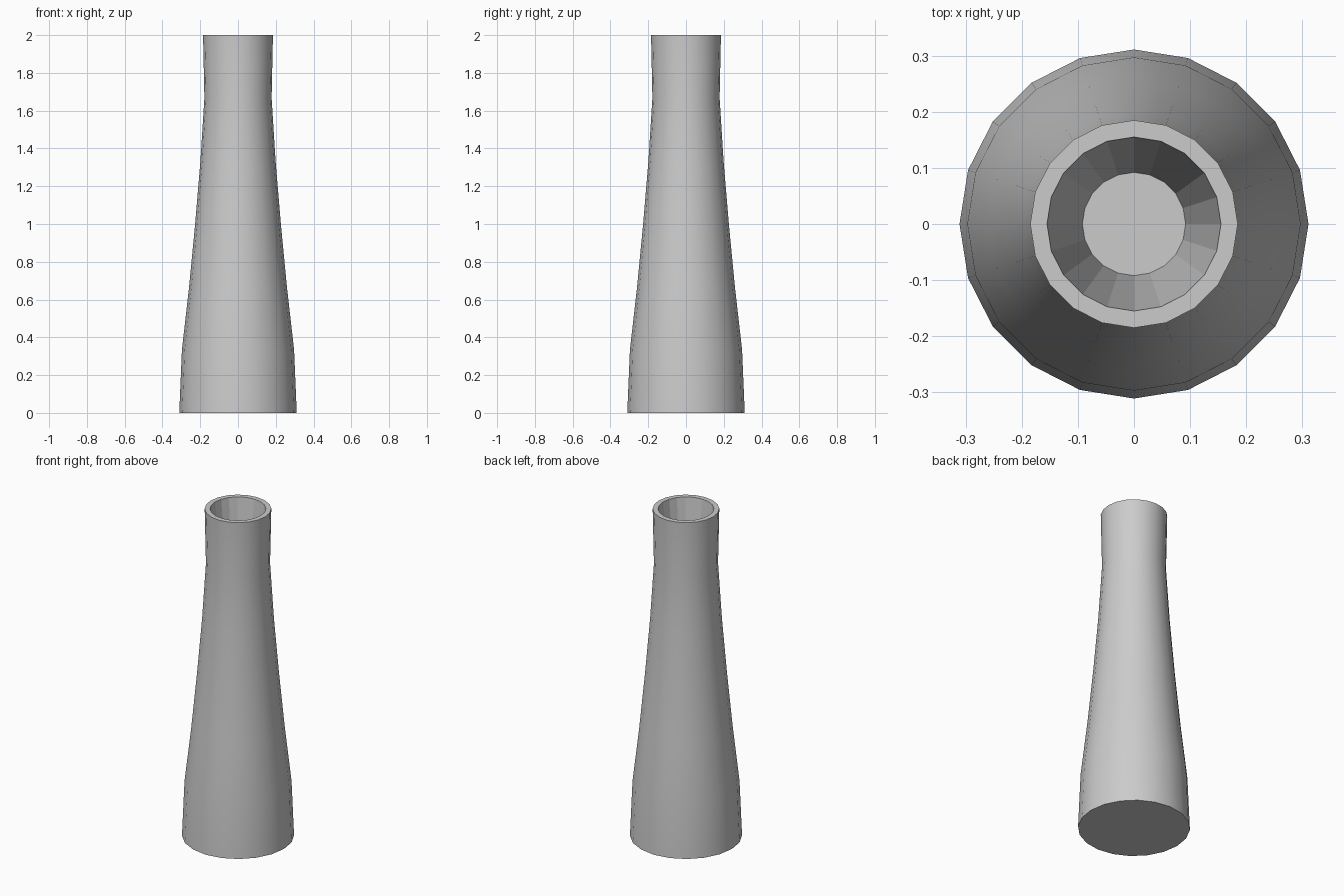
import bpy, bmesh
from math import cos, sin, pi

if "Cube" in bpy.data.objects:
    bpy.data.objects.remove(bpy.data.objects["Cube"])

SIDES = 20

# (radius, height) from base centre outward, up the wall, over the rim, down the bore
outer = [(0.311, 0), (0.297, 0.333), (0.259, 0.667), (0.227, 1.0),
         (0.199, 1.333), (0.178, 1.667), (0.185, 2.0)]
inner = [(0.155, 2.0), (0.092, 1.4)]

bm = bmesh.new()


def ring(r, z):
    return [bm.verts.new((r * cos(2 * pi * i / SIDES), r * sin(2 * pi * i / SIDES), z))
            for i in range(SIDES)]


rings = [ring(r, z) for r, z in outer + inner]

# Walls: smooth outside, flat rim and bore
for k, (a, b) in enumerate(zip(rings, rings[1:])):
    for i in range(SIDES):
        j = (i + 1) % SIDES
        f = bm.faces.new((a[i], a[j], b[j], b[i]))
        f.smooth = k < len(outer) - 1

# Base and floor of the bore
bm.faces.new(rings[0][::-1])
bm.faces.new(rings[-1])

# Keep the base and rim edges crisp
for e in bm.edges:
    if len({f.smooth for f in e.link_faces}) > 1:
        e.smooth = False

mesh = bpy.data.meshes.new("chimney_stack")
bm.to_mesh(mesh)
bm.free()
stack = bpy.data.objects.new("chimney_stack", mesh)
bpy.context.collection.objects.link(stack)
